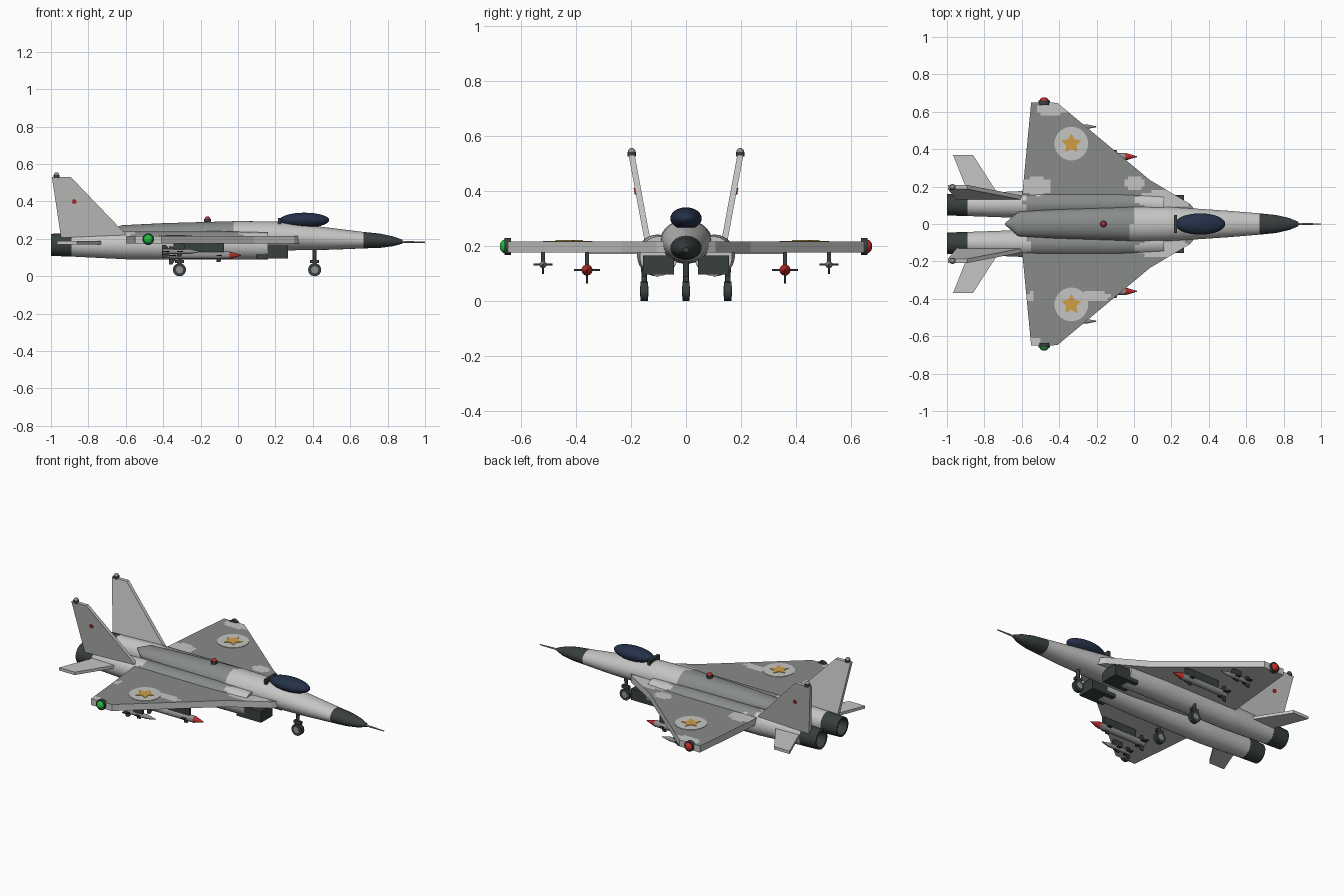
import bpy, bmesh, math
from mathutils import Vector, Matrix

if "Cube" in bpy.data.objects:
    bpy.data.objects.remove(bpy.data.objects["Cube"])


def mat(name, r, g, b):
    m = bpy.data.materials.new(name)
    m.diffuse_color = (r, g, b, 1)
    m.use_nodes = True
    m.node_tree.nodes["Principled BSDF"].inputs["Base Color"].default_value = m.diffuse_color
    return m


LIGHT = mat("light_grey", .56, .56, .55)
DARK = mat("camo_grey", .25, .26, .26)
BLACK = mat("dark_metal", .04, .05, .05)
GLASS = mat("canopy_blue", .018, .03, .065)
RED = mat("red", .5, .025, .025)
GREEN = mat("green", .015, .5, .05)
GOLD = mat("gold", .62, .34, .06)
STEEL = mat("steel_grey", .28, .28, .28)


def finish(bm, name, mats, rule=None, smooth=True):
    bmesh.ops.recalc_face_normals(bm, faces=bm.faces)
    bm.normal_update()
    if rule:
        for f in bm.faces:
            f.material_index = int(rule(f.calc_center_median(), f.normal))
    me = bpy.data.meshes.new(name)
    bm.to_mesh(me)
    bm.free()
    ob = bpy.data.objects.new(name, me)
    bpy.context.collection.objects.link(ob)
    for m in mats:
        me.materials.append(m)
    if smooth:
        bpy.ops.object.select_all(action='DESELECT')
        ob.select_set(True)
        bpy.context.view_layer.objects.active = ob
        bpy.ops.object.shade_smooth_by_angle(angle=math.radians(35))
    return ob


def loft(name, secs, mats, rule=None, n=40, step=.025):
    """Elliptical sections (x, cy, cz, ry, rz) joined along x."""
    full = []
    for a, b in zip(secs, secs[1:]):
        k = max(1, round(abs(b[0] - a[0]) / step))
        full += [[p + (q - p) * i / k for p, q in zip(a, b)] for i in range(k)]
    full.append(secs[-1])
    bm = bmesh.new()
    rings = []
    for x, cy, cz, ry, rz in full:
        rings.append([bm.verts.new((x, cy + ry * math.cos(t), cz + rz * math.sin(t)))
                      for t in (2 * math.pi * i / n for i in range(n))])
    for a, b in zip(rings, rings[1:]):
        for i in range(n):
            bm.faces.new((a[i], a[(i + 1) % n], b[(i + 1) % n], b[i]))
    bm.faces.new(rings[0])
    bm.faces.new(rings[-1])
    return finish(bm, name, mats, rule)


def slab(name, pts, off, mats, rule=None, cut=0):
    """Flat outline thickened by +-off, optionally diced for colouring."""
    off = Vector(off)
    bm = bmesh.new()
    lo = [bm.verts.new(Vector(p) - off) for p in pts]
    hi = [bm.verts.new(Vector(p) + off) for p in pts]
    bm.faces.new(lo)
    bm.faces.new(hi)
    for i in range(len(pts)):
        j = (i + 1) % len(pts)
        bm.faces.new((lo[i], lo[j], hi[j], hi[i]))
    if cut:
        for axis in (0, 1):
            no = Vector((axis == 0, axis == 1, 0))
            for i in range(-50, 51):
                bmesh.ops.bisect_plane(bm, geom=bm.verts[:] + bm.edges[:] + bm.faces[:],
                                       plane_co=no * (i * cut + .003), plane_no=no)
    return finish(bm, name, mats, rule, False)


def cyl(name, p0, p1, r0, r1, m, n=24):
    p0, p1 = Vector(p0), Vector(p1)
    d = p1 - p0
    M = Matrix.Translation((p0 + p1) / 2) @ d.to_track_quat('Z', 'Y').to_matrix().to_4x4()
    bm = bmesh.new()
    bmesh.ops.create_cone(bm, cap_ends=True, segments=n, radius1=r0, radius2=r1,
                          depth=d.length, matrix=M)
    return finish(bm, name, [m])


def ball(name, c, r, m):
    bm = bmesh.new()
    bmesh.ops.create_uvsphere(bm, u_segments=28, v_segments=16, radius=1,
                              matrix=Matrix.Translation(c) @ Matrix.Diagonal((*r, 1)))
    return finish(bm, name, [m])


def box(name, lo, hi, m):
    (a, b, c), (d, e, f) = lo, hi
    z = (c + f) / 2
    return slab(name, [(a, b, z), (d, b, z), (d, e, z), (a, e, z)], (0, 0, (f - c) / 2), [m])


# fuselage, nose and canopy
loft("fuselage", [(-.69, 0, .24, .004, .008), (-.62, 0, .235, .065, .038), (-.4, 0, .22, .08, .064),
                  (0, 0, .215, .095, .08), (.2, 0, .215, .09, .078), (.35, 0, .208, .081, .068),
                  (.5, 0, .2, .071, .058), (.67, 0, .193, .057, .044)], [LIGHT, DARK],
     lambda c, n: c.x < -.01 + .02 * math.sin(30 * c.y) and c.z > .19)
loft("nose_cone", [(.67, 0, .193, .057, .044), (.76, 0, .19, .048, .038),
                   (.83, 0, .187, .032, .026), (.88, 0, .185, .011, .01)], [BLACK])
cyl("nose_probe", (.87, 0, .184), (1, 0, .182), .006, .003, STEEL, 12)
ball("canopy", (.355, 0, .3), (.133, .057, .04), GLASS)
box("canopy_frame", (.213, -.048, .28), (.23, .048, .312), BLACK)
cyl("beacon_base", (-.163, 0, .285), (-.163, 0, .306), .018, .018, BLACK)
ball("beacon", (-.163, 0, .306), (.015, .015, .014), RED)


def spots(c, lst):
    return any(((c.x - x) / a) ** 2 + ((c.y - y) / b) ** 2 < 1 for x, y, a, b in lst)


# pale camouflage patches on the wings: x, y, half sizes
PATCHES = [(-.52, .2, .08, .05), (-.45, .61, .07, .035), (-.0, .22, .05, .04), (.16, .13, .15, .05),
           (-.39, .64, .04, .05), (-.55, -.39, .02, .025), (-.22, -.39, .09, .03), (-.54, -.63, .04, .03),
           (.16, -.13, .15, .05)]


def wing_rule(c, n):
    return n.z > .5 and not spots(c, PATCHES)


def nacelle_rule(c, n):
    w = .02 * math.sin(40 * c.y)
    return c.z > .18 and -.57 + w < c.x < .17 and not spots(c, PATCHES)


for s, side in ((1, "left"), (-1, "right")):
    # engine, intake and nozzle
    loft(side + "_engine", [(-.9, s * .103, .168, .06, .062), (-.6, s * .104, .165, .072, .074),
                            (-.1, s * .104, .165, .074, .076), (.16, s * .1, .162, .068, .072)],
         [LIGHT, DARK], nacelle_rule)
    loft(side + "_nozzle", [(-.89, s * .103, .168, .061, .063), (-1, s * .103, .168, .057, .059),
                            (-.999, s * .103, .168, .047, .049), (-.92, s * .103, .168, .04, .042)],
         [BLACK], step=.2)
    box(side + "_intake", (.1, s * .1 - .056, .096), (.267, s * .1 + .056, .165), BLACK)

    # wing, tailplane and canted fin
    W = [(.33, .07), (.3, .107), (.085, .235), (-.41, .648), (-.55, .65), (-.595, .18), (-.595, .06)]
    slab(side + "_wing", [(x, s * y, .196) for x, y in W], (0, 0, .02), [LIGHT, DARK], wing_rule, .018)
    T = [(-.7, .12), (-.74, .18), (-.86, .368), (-.967, .368), (-.893, .18), (-.88, .12)]
    slab(side + "_tailplane", [(x, s * y, .18) for x, y in T], (0, 0, .009), [LIGHT])

    def fin_y(z):
        return s * (.142 + (z - .23) * .185)
    F = [(-.6, .225), (-.893, .53), (-.995, .53), (-.945, .2), (-.62, .2)]
    slab(side + "_fin", [(x, fin_y(z), z) for x, z in F], (0, .011, 0), [LIGHT])
    p = Vector((-.875, fin_y(.4) + s * .008, .4))
    cyl(side + "_fin_dot", p, p + Vector((0, s * .007, -s * s * .0013)), .012, .012, RED)
    cyl(side + "_fin_light_base", (-.97, fin_y(.53), .525), (-.97, fin_y(.53), .542), .016, .016, BLACK)
    ball(side + "_fin_light", (-.97, fin_y(.53), .542), (.014, .014, .014), STEEL)

    # wing tip lights
    cyl(side + "_tip_collar", (-.48, s * .636, .198), (-.48, s * .659, .198), .031, .031, BLACK)
    ball(side + "_tip_light", (-.48, s * .657, .198), (.025, .02, .025), RED if s > 0 else GREEN)

    # wing roundel
    C = [(-.335 + .09 * math.cos(t), s * .43 + .09 * math.sin(t), .217)
         for t in (math.tau * i / 40 for i in range(40))]
    slab(side + "_roundel", C, (0, 0, .0015), [LIGHT])
    S = [(-.335 + r * math.cos(t), s * .43 + r * math.sin(t), .2195)
         for r, t in ((.029 if i % 2 else .056, math.pi / 2 + math.pi * i / 5) for i in range(10))]
    slab(side + "_star", S, (0, 0, .0015), [GOLD])

    # missiles: y, z, tail x, nose base x, tip x, radius, fin reach, nose colour
    for nm, y, z, x0, x1, x2, r, reach, m in (
            ("inner", .36, .112, -.37, -.045, .016, .02, .048, RED),
            ("outer", .52, .132, -.405, -.255, -.2, .013, .034, STEEL)):
        y *= s
        nm = side + "_" + nm
        cyl(nm + "_missile", (x0, y, z), (x1, y, z), r, r, STEEL)
        cyl(nm + "_missile_nose", (x1, y, z), (x2, y, z), r, .002, m)
        box(nm + "_pylon", (x0 + .06, y - .008, z + r * .6), (x1 - .03, y + .008, .18), BLACK)
        for part, a, b, k in (("tail", x0, x0 + .05, 1), ("front", x1 - .07, x1 - .035, .75)):
            q = reach * k
            V = [(a, -q), (a + .02, -q), (b, 0), (a + .02, q), (a, q)]
            slab(f"{nm}_{part}_fins_flat", [(x, y + d, z) for x, d in V], (0, 0, .003), [BLACK])
            slab(f"{nm}_{part}_fins_upright", [(x, y, z + d) for x, d in V], (0, .003, 0), [BLACK])

# landing gear
for nm, x, y, top in (("nose", .41, 0, .16), ("left", -.313, .152, .13), ("right", -.313, -.152, .13)):
    cyl(nm + "_gear_strut", (x, y, .04), (x, y, top), .01, .011, BLACK, 16)
    box(nm + "_gear_fork", (x - .024, y - .009, .07), (x + .024, y + .009, .088), BLACK)
    cyl(nm + "_wheel", (x, y - .013, .035), (x, y + .013, .035), .035, .035, BLACK)
    cyl(nm + "_wheel_hub", (x, y - .015, .035), (x, y + .015, .035), .019, .019, STEEL)
